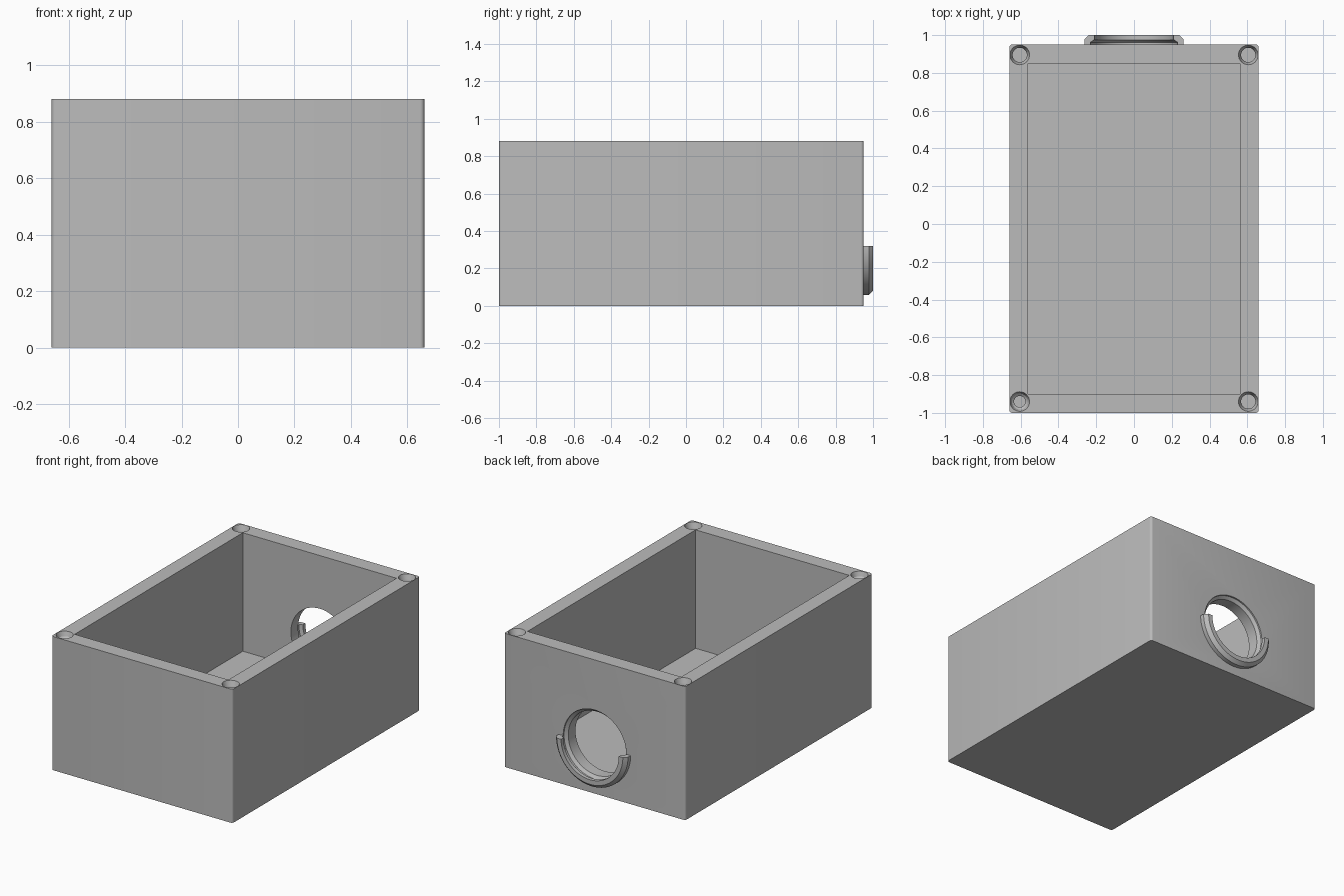
import bpy, bmesh, math
from mathutils import Matrix

cube = bpy.data.objects.get("Cube")
if cube:
    bpy.data.objects.remove(cube, do_unlink=True)

grey = bpy.data.materials.new("plain grey")
grey.use_nodes = True
colour = (0.5, 0.5, 0.5, 1)
grey.diffuse_color = colour
grey.node_tree.nodes["Principled BSDF"].inputs["Base Color"].default_value = colour

HALF_W, FRONT, BACK, HEIGHT = 0.66, -1.0, 0.95, 0.88
WALL, HOLE_Z = 0.1, 0.32


def to_object(name, bm):
    bmesh.ops.recalc_face_normals(bm, faces=bm.faces)
    mesh = bpy.data.meshes.new(name)
    bm.to_mesh(mesh)
    bm.free()
    obj = bpy.data.objects.new(name, mesh)
    bpy.context.collection.objects.link(obj)
    mesh.materials.append(grey)
    return obj


def box(name, x, y0, y1, z0, z1, round_edges=0):
    bm = bmesh.new()
    bmesh.ops.create_cube(bm, size=1)
    bmesh.ops.scale(bm, vec=(2 * x, y1 - y0, z1 - z0), verts=bm.verts)
    bmesh.ops.translate(bm, vec=(0, (y0 + y1) / 2, (z0 + z1) / 2), verts=bm.verts)
    if round_edges:
        upright = [e for e in bm.edges
                   if abs(e.verts[0].co.z - e.verts[1].co.z) > 0.1]
        bmesh.ops.bevel(bm, geom=upright, offset=round_edges, segments=4,
                        profile=0.5, affect='EDGES')
    return to_object(name, bm)


def lathe(name, profile, matrix, segments, angle=math.tau):
    """Sweep a closed (radius, height) outline about local z, capping part turns."""
    bm = bmesh.new()
    full = angle > 6.28
    rings = []
    for i in range(segments + (not full)):
        a = angle * i / segments
        rings.append([bm.verts.new((r * math.cos(a), r * math.sin(a), h))
                      for r, h in profile])
    n = len(profile)
    for i in range(segments):
        a, b = rings[i], rings[(i + 1) % len(rings)]
        for j in range(n):
            k = (j + 1) % n
            bm.faces.new((a[j], a[k], b[k], b[j]))
    if not full:
        bm.faces.new(rings[0])
        bm.faces.new(rings[-1])
    bmesh.ops.remove_doubles(bm, verts=bm.verts, dist=1e-5)
    bmesh.ops.dissolve_degenerate(bm, dist=1e-6, edges=bm.edges)
    bm.transform(matrix)
    return to_object(name, bm)


def cut(target, cutter):
    mod = target.modifiers.new("cut " + cutter.name, 'BOOLEAN')
    mod.operation = 'DIFFERENCE'
    mod.solver = 'EXACT'
    mod.object = cutter
    bpy.context.view_layer.objects.active = target
    bpy.ops.object.modifier_apply(modifier=mod.name)
    bpy.data.objects.remove(cutter, do_unlink=True)


# Open box with thick walls
case = box("case", HALF_W, FRONT, BACK, 0, HEIGHT, 0.015)
cut(case, box("cavity", HALF_W - WALL, FRONT + WALL, BACK - WALL, WALL, HEIGHT + 0.2))

# Countersunk screw holes in the rim corners
for x in (-0.605, 0.605):
    for y in (-0.94, 0.895):
        tip = 0.03 if x < 0 and y < 0 else 0.038
        outline = [(0, -0.3), (tip, -0.3), (tip, -0.04), (0.042, -0.03),
                   (0.052, 0), (0.052, 0.05), (0, 0.05)]
        cut(case, lathe("screw hole", outline, Matrix.Translation((x, y, HEIGHT)), 32))

# Stepped round port through the back wall
port = Matrix.Translation((0, BACK, HOLE_Z)) @ Matrix.Rotation(math.pi / 2, 4, 'X')
cut(case, lathe("port hole", [(0, 0.16), (0.21, 0.16), (0.21, 0.025), (0.23, 0.01),
                              (0.23, -0.1), (0, -0.1)], port, 64))

# Half-round hood over the port, chamfered at its outer edge
hood = lathe("port_hood", [(0.23, 0.005), (0.262, 0.005), (0.262, -0.028), (0.24, -0.05),
                           (0.21, -0.05), (0.21, -0.025), (0.23, -0.012)],
             port @ Matrix.Rotation(math.pi, 4, 'Z'), 48, math.pi)

# Smooth the rounds while keeping the edges crisp
for obj in (case, hood):
    bpy.ops.object.select_all(action='DESELECT')
    obj.select_set(True)
    bpy.context.view_layer.objects.active = obj
    bpy.ops.object.shade_smooth_by_angle(angle=math.radians(25))
